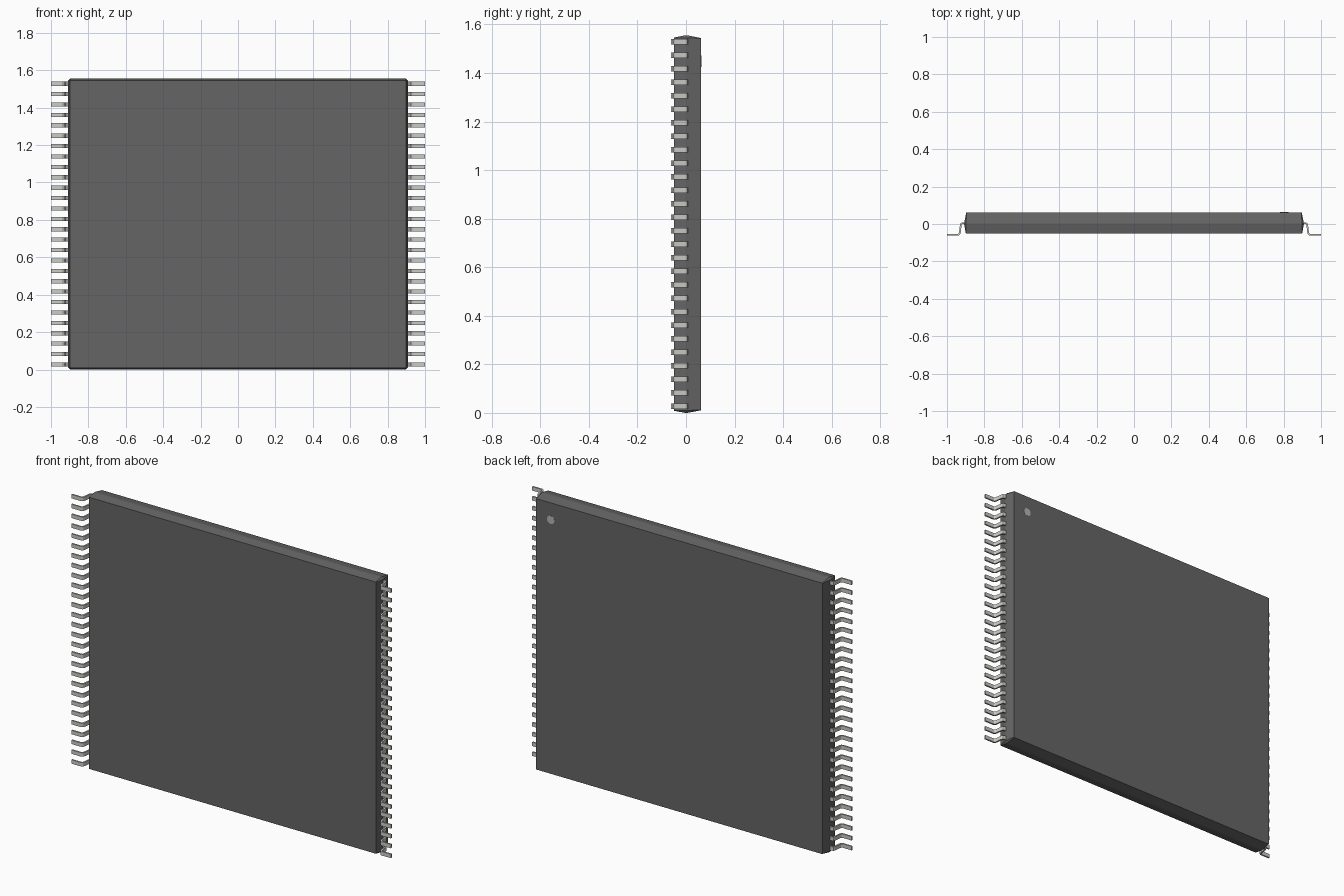
import bpy, bmesh, math
from mathutils import Vector

if "Cube" in bpy.data.objects:
    bpy.data.objects.remove(bpy.data.objects["Cube"])

HALF_W, HEIGHT = 0.908, 1.555
MID_Z = HEIGHT / 2
PINS, PITCH, PIN_W, PIN_T = 28, 0.0556, 0.022, 0.009


def material(name, rgb):
    m = bpy.data.materials.new(name)
    m.diffuse_color = (*rgb, 1)
    m.use_nodes = True
    m.node_tree.nodes["Principled BSDF"].inputs["Base Color"].default_value = m.diffuse_color
    return m


def finish(name, bm, mat):
    bmesh.ops.recalc_face_normals(bm, faces=bm.faces)
    mesh = bpy.data.meshes.new(name)
    bm.to_mesh(mesh)
    bm.free()
    mesh.materials.append(mat)
    ob = bpy.data.objects.new(name, mesh)
    bpy.context.collection.objects.link(ob)
    return ob


dark = material("moulded_resin", (0.13, 0.13, 0.13))
metal = material("tinned_metal", (0.6, 0.6, 0.57))
mark = material("marker_grey", (0.45, 0.45, 0.45))


# Package body: tapered halves meeting at a narrow parting band
def ring(bm, y, inset, cut):
    w, h = HALF_W - inset, MID_Z - inset
    pts = [(w, h - cut), (w - cut, h), (cut - w, h), (-w, h - cut),
           (-w, cut - h), (cut - w, -h), (w - cut, -h), (w, cut - h)]
    return [bm.verts.new((x, y, MID_Z + z)) for x, z in pts]


bm = bmesh.new()
rings = [ring(bm, *r) for r in ((-0.05, 0.009, 0.002), (-0.004, 0.0, 0.01),
                                (0.006, 0.0, 0.01), (0.062, 0.011, 0.002))]
for a, b in zip(rings, rings[1:]):
    for i in range(8):
        j = (i + 1) % 8
        bm.faces.new((a[i], a[j], b[j], b[i]))
bm.faces.new(rings[0])
bm.faces.new(rings[-1])
finish("package_body", bm, dark)

# Gull-wing leads: centreline thickened to a strip, arrayed and mirrored
path = [Vector(p) for p in ((0.88, 0.004), (0.917, 0.004), (0.923, 0.002),
                            (0.926, -0.004), (0.931, -0.046), (0.934, -0.053),
                            (0.941, -0.0575), (1.0, -0.0575))]
upper, lower = [], []
for i, p in enumerate(path):
    d0 = (p - path[i - 1]).normalized() if i else (path[1] - p).normalized()
    d1 = (path[i + 1] - p).normalized() if i < len(path) - 1 else d0
    t = (d0 + d1).normalized()
    n = Vector((-t.y, t.x)) * (PIN_T / 2 / t.dot(d0))
    upper.append(p + n)
    lower.append(p - n)
z0 = MID_Z - PITCH * (PINS - 1) / 2 - PIN_W / 2
bm = bmesh.new()
rows = [[bm.verts.new((p.x, p.y, z)) for p, z in
         ((u, z0), (u, z0 + PIN_W), (l, z0 + PIN_W), (l, z0))]
        for u, l in zip(upper, lower)]
for a, b in zip(rows, rows[1:]):
    for i in range(4):
        j = (i + 1) % 4
        bm.faces.new((a[i], a[j], b[j], b[i]))
bm.faces.new(rows[0])
bm.faces.new(rows[-1])
leads = finish("leads", bm, metal)
arr = leads.modifiers.new("row", "ARRAY")
arr.count = PINS
arr.use_relative_offset = False
arr.use_constant_offset = True
arr.constant_offset_displace = (0, 0, PITCH)
leads.modifiers.new("both_sides", "MIRROR").use_axis = (True, False, False)

# Pin-one marker dot on the back face
bm = bmesh.new()
bmesh.ops.create_cone(bm, cap_ends=True, segments=32, radius1=0.023,
                      radius2=0.023, depth=0.004)
dot = finish("pin_one_dot", bm, mark)
dot.rotation_euler.x = math.pi / 2
dot.location = (0.803, 0.061, 1.448)
